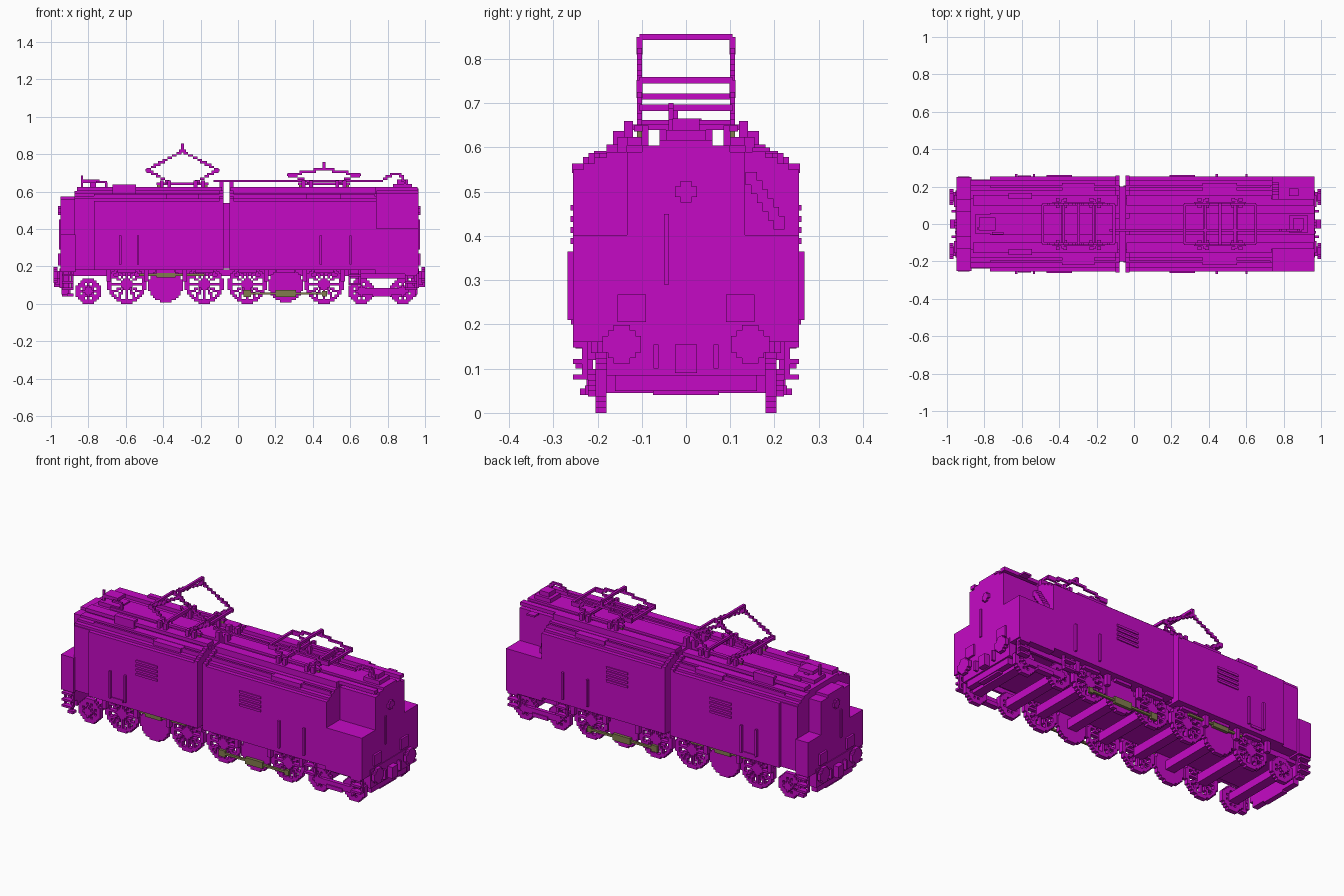
import bpy, bmesh, math

cube = bpy.data.objects.get("Cube")
if cube:
    bpy.data.objects.remove(cube)

V = 0.0124  # block size of the stepped style


def material(name, rgb):
    m = bpy.data.materials.new(name)
    m.use_nodes = True
    m.diffuse_color = (*rgb, 1)
    m.node_tree.nodes["Principled BSDF"].inputs["Base Color"].default_value = (*rgb, 1)
    return m


MAGENTA = material("magenta", (0.56, 0.003, 0.56))
OLIVE = material("olive", (0.22, 0.20, 0.075))


def finish(name, bm, mat):
    bmesh.ops.recalc_face_normals(bm, faces=bm.faces)
    me = bpy.data.meshes.new(name)
    bm.to_mesh(me)
    bm.free()
    me.materials.append(mat)
    ob = bpy.data.objects.new(name, me)
    bpy.context.collection.objects.link(ob)
    return ob


def boxes(name, items, mirror=False, mat=MAGENTA):
    """One object from boxes (x0, x1, y0, y1, z0, z1), optionally mirrored in y."""
    bm = bmesh.new()
    for x0, x1, y0, y1, z0, z1 in items:
        for s in ((1, -1) if mirror else (1,)):
            vs = bmesh.ops.create_cube(bm, size=1)["verts"]
            for v in vs:
                v.co = ((x0 + x1) / 2 + v.co.x * (x1 - x0),
                        s * (y0 + y1) / 2 + v.co.y * (y1 - y0),
                        (z0 + z1) / 2 + v.co.z * (z1 - z0))
    return finish(name, bm, mat)


def prism(name, half, x0, x1):
    """Extrude a half cross-section (y, z), mirrored, along x."""
    pts = half + [(-y, z) for y, z in reversed(half)]
    bm = bmesh.new()
    face = bm.faces.new([bm.verts.new((x0, y, z)) for y, z in pts])
    out = bmesh.ops.extrude_face_region(bm, geom=[face])["geom"]
    for v in out:
        if isinstance(v, bmesh.types.BMVert):
            v.co.x = x1
    return finish(name, bm, MAGENTA)


def plate(name, cells, origin, y_ranges, axis="y", mat=MAGENTA):
    """Extrude a set of grid cells (i, j) between two depths along an axis."""
    bm = bmesh.new()
    for d0, d1 in y_ranges:
        cache = {}

        def vert(i, j, d):
            if (i, j, d) not in cache:
                a, c = origin[0] + (i - .5) * V, origin[1] + (j - .5) * V
                cache[i, j, d] = bm.verts.new((a, d, c) if axis == "y" else (d, a, c))
            return cache[i, j, d]

        for i, j in cells:
            ring = [(i, j), (i + 1, j), (i + 1, j + 1), (i, j + 1)]
            near = [(i, j - 1), (i + 1, j), (i, j + 1), (i - 1, j)]
            for d in (d0, d1):
                bm.faces.new([vert(*p, d) for p in ring])
            for k in range(4):
                if near[k] not in cells:
                    p, q = ring[k], ring[(k + 1) % 4]
                    bm.faces.new([vert(*p, d0), vert(*q, d0), vert(*q, d1), vert(*p, d1)])
    return finish(name, bm, mat)


def path_cells(pts):
    """Grid cells stepping along a polyline."""
    cells = set()
    for (a, b), (c, d) in zip(pts, pts[1:]):
        n = int(max(abs(c - a), abs(d - b)) / V * 2) + 1
        cells |= {(round((a + (c - a) * t / n) / V), round((b + (d - b) * t / n) / V))
                  for t in range(n + 1)}
    return cells


def disc(r, spokes=0):
    cells, n = set(), int(r + 1)
    for i in range(-n, n + 1):
        for j in range(-n, n + 1):
            d = math.hypot(i, j)
            spoke = any(abs(i * math.sin(k * math.pi / spokes) - j * math.cos(k * math.pi / spokes)) < .6
                        for k in range(spokes))
            if d <= r and (not spokes or d > r - 1.9 or d < 2.3 or spoke):
                cells.add((i, j))
    return cells


# Two body halves with stepped roof
roof = [(.255, .55), (.232, .55), (.232, .564), (.207, .564), (.207, .577), (.18, .577),
        (.18, .59), (.135, .59), (.135, .604), (.06, .604), (.06, .617)]
section = [(.255, .18)] + roof
prism("rear_body", section, -.77, -.078)
prism("front_body", section, -.046, .74)
boxes("body_joint", [(-.08, -.04, -.2, .2, .19, .54)])
prism("rear_cab", [(.237, .18), (.237, .55)] + roof[1:9], -.875, -.77)
prism("rear_nose", [(.133, .3), (.133, .56), (.07, .56), (.07, .575)], -.95, -.87)
boxes("rear_hood", [(-.95, -.87, -.25, .25, .17, .37)])
prism("front_cab", [(.133, .39), (.133, .59), (.1, .59), (.1, .604), (.06, .604), (.06, .617)], .735, .965)
boxes("front_hood", [(.735, .965, -.255, .255, .16, .402)])

# Roof walkways, ribs and seams
boxes("roof_walkways", [(-.86, -.085, .1, .155, .604, .624), (-.04, .96, .1, .133, .604, .624),
                        (-.04, .735, .133, .155, .59, .624),
                        (-.77, -.08, .195, .207, .57, .587), (-.045, .73, .195, .207, .57, .587)], True)
boxes("roof_seams", [(x, x + .022, y, y + .03, z, z + .022)
                     for x in (-.1, -.046) for y, z in
                     ((.228, .542), (.203, .556), (.178, .57), (.15, .585))], True)
boxes("roof_hatches", [(x0, x1, .15, .22, .56, .588) for x0, x1 in ((-.385, -.21), (.365, .55))], True)
boxes("joint_posts", [(-.1, -.078, .03, .06, .6, .655), (-.046, -.024, .03, .06, .6, .655)], True)

# Side louvres and handrails
boxes("louvres", [(x, x + .135, .25, .261, z, z + .013)
                  for x in (-.467, .19) for z in (.382, .407, .432, .457)], True)
boxes("side_handrails", [(x, x + .011, .25, .268, .21, .365) for x in (-.635, -.54, .437, .595)], True)


# Pantographs: stepped arms on both sides joined by cross bars
def pantograph(name, x, head, elbow, spread):
    arms = path_cells([(-.08, .655), (-spread, elbow), (0, head - .03), (spread, elbow), (.08, .655)])
    plate(name + "_arms", arms, (x, 0), [(-.111, -.099), (.099, .111)])
    h = .007
    bars = [(x + dx - h, x + dx + h, -.105, .105, z - h, z + h)
            for dx, z in ((-spread, elbow), (spread, elbow), (0, head), (-.08, .655), (.08, .655))]
    bars += [(x - h, x + h, s * .105 - h, s * .105 + h, head - .04, head) for s in (1, -1)]
    boxes(name + "_bars", bars)
    base = [(x - .14, x + .14, .098, .118, .636, .65)]
    for dx in (-.12, -.08, .06, .1):
        base += [(x + dx, x + dx + .02, .085, .105, .6, .65), (x + dx, x + dx + .02, .12, .14, .6, .66)]
    base += [(x + dx, x + dx + .014, 0, .13, .64, .652) for dx in (-.09, .08)]
    boxes(name + "_base", base, True)
    boxes(name + "_insulators", [(x + dx, x + dx + .014, .099, .111, .624, .637) for dx in (-.135, .12)],
          True, OLIVE)


pantograph("raised_pantograph", -.297, .85, .715, .19)
pantograph("lowered_pantograph", .46, .752, .69, .19)

# Roof electrical gear
plate("roof_cable", path_cells([(-.12, .655), (.76, .655), (.82, .69), (.87, .69), (.89, .65), (.89, .62)]),
      (0, 0), [(-.04, -.028)])
boxes("front_roof_gear", [(.83, .93, -.045, .045, .61, .64), (.85, .91, -.03, .03, .64, .665),
                          (.83, .88, .15, .19, .59, .6)])
boxes("rear_roof_gear", [(-.85, -.72, -.05, .05, .6, .625), (-.83, -.74, -.035, .035, .645, .665),
                         (-.79, -.76, -.015, .015, .62, .65), (-.84, -.828, -.03, -.018, .62, .685),
                         (-.76, -.7, -.055, -.043, .645, .657), (-.71, -.698, -.055, -.043, .6, .65)])
boxes("roof_lockers", [(-.67, -.545, .135, .165, .59, .637)], True)

# Wheels: spoked outer drivers, solid middle drivers, small carrying wheels
SIDES = [(-.205, -.18), (.18, .205)]
DRIVERS = (-.595, -.387, -.18, .05, .255, .46)
SMALL = (-.80, .66, .88)
for n, x in enumerate(DRIVERS):
    solid = n in (1, 4)
    plate(f"driving_wheels_{n + 1}", disc(7.3) if solid else disc(8.4, 6),
          (x, .1055 if not solid else .1), SIDES)
for n, x in enumerate(SMALL):
    plate(f"carrying_wheels_{n + 1}", disc(5.4, 4), (x, .068), SIDES)
    plate(f"carrying_hubs_{n + 1}", disc(2.1), (x, .068), [(-.222, -.2), (.2, .222)])
boxes("axles", [(x - .028, x + .028, -.182, .182, .075, .125) for x in DRIVERS]
      + [(x - .028, x + .028, -.182, .182, .045, .09) for x in SMALL])

# Underframe, truck equaliser and springs
boxes("underframe", [(-.93, .95, -.178, .178, .15, .185)])
boxes("truck_bars", [(.66, .88, .2, .222, .05, .085), (.72, .82, .195, .228, .04, .062),
                     (.6, .94, .2, .215, .135, .165)], True)
boxes("spring_hangers", [(x - .05, x + .05, .2, .225, .165, .182) for x in DRIVERS]
      + [(x - .012, x + .012, .205, .23, .12, .18) for x in (-.69, -.49, -.285, .15, .357, .56)], True)

# Brake and coupling rods
boxes("upper_rods", [(-.53, -.18, .205, .217, .15, .162), (-.435, -.335, .205, .222, .14, .17)], True, OLIVE)
boxes("lower_rods", [(.05, .46, .205, .217, .05, .062), (.2, .31, .205, .222, .038, .075),
                     (.03, .07, .205, .219, .038, .075), (.45, .475, .205, .219, .04, .07)], True, OLIVE)


# End gear, repeated at both ends
def end_gear(tag, s, face):
    def X(a, b, *rest):
        return (min(face + s * a, face + s * b), max(face + s * a, face + s * b), *rest)
    boxes(tag + "_beam", [X(-.04, .004, -.18, .18, .085, .19), X(-.04, -.005, -.16, .16, .05, .09),
                          X(-.04, -.01, -.075, .075, .04, .06)])
    plate(tag + "_buffers", disc(3.3), (.145, .155), [(face + s * .016, face + s * .036)], "x")
    plate(tag + "_buffers_right", disc(3.3), (-.145, .155), [(face + s * .016, face + s * .036)], "x")
    boxes(tag + "_buffer_stems", [X(0, .02, .12, .17, .135, .175), X(0, .012, .09, .155, .205, .268),
                                  X(0, .025, .062, .074, .1, .155)], True)
    boxes(tag + "_coupler", [X(0, .035, -.025, .025, .09, .155)])
    boxes(tag + "_headlight", [X(0, .012, -.025, .025, .488, .512), X(0, .012, -.012, .012, .476, .524)])
    boxes(tag + "_handle", [X(0, .008, -.05, -.038, .29, .45)])
    steps = [X(-.07, -.058, .222, .235, .075, .185), X(-.02, -.008, .222, .235, .075, .185)]
    steps += [X(-.07, -.008, .222, .255, z, z + .012) for z in (.075, .11, .148)]
    boxes(tag + "_steps", steps, True)


end_gear("front", 1, .964)
end_gear("rear", -1, -.95)
boxes("rear_side_steps", [(-.91, -.895, .21, .225, .04, .18), (-.915, -.88, .21, .24, .04, .055)], True)
boxes("mid_side_steps", [(.59, .602, .222, .235, .1, .185), (.645, .657, .222, .235, .1, .185),
                         (.59, .657, .222, .25, .1, .112), (.59, .657, .222, .25, .145, .157)], True)
boxes("cab_door_steps", [(-.62, -.55, .235, .26, .2, .215)], True)

# Slanted ladder in the corner recess
boxes("corner_ladder", [(.74, .775, .135 + k * .0125, .16 + k * .0125, .515 - k * .02, .545 - k * .02)
                        for k in range(6)])
